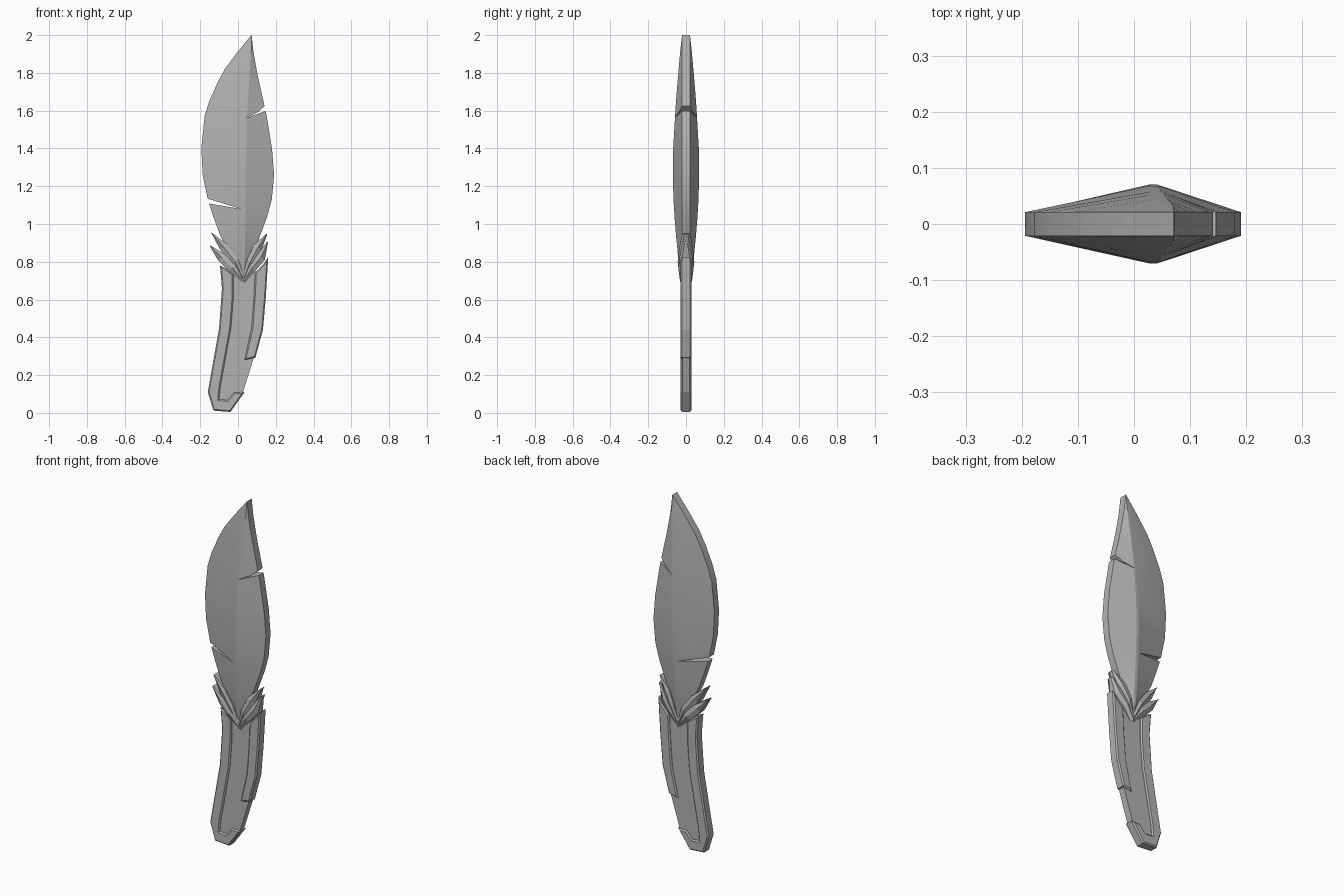
import bpy, bmesh, math

grey = bpy.data.materials.new("dark_grey")
grey.diffuse_color = (0.45, 0.45, 0.45, 1)


def finish(name, bm):
    bmesh.ops.remove_doubles(bm, verts=bm.verts, dist=0.0005)
    bmesh.ops.dissolve_degenerate(bm, edges=bm.edges, dist=0.0003)
    bmesh.ops.recalc_face_normals(bm, faces=bm.faces)
    me = bpy.data.meshes.new(name)
    bm.to_mesh(me)
    bm.free()
    me.materials.append(grey)
    ob = bpy.data.objects.new(name, me)
    bpy.context.collection.objects.link(ob)
    return ob


def loft(name, rows):
    """Closed double-sided solid: each row is a list of (x, half thickness, z)."""
    bm = bmesh.new()
    rings = []
    for row in rows:
        front = [bm.verts.new((x, -h, z)) for x, h, z in row]
        back = [bm.verts.new((x, h, z)) for x, h, z in reversed(row)]
        rings.append(front + back)
    n = len(rings[0])
    for a, b in zip(rings, rings[1:]):
        for i in range(n):
            j = (i + 1) % n
            bm.faces.new((a[i], a[j], b[j], b[i]))
    bm.faces.new(rings[0])
    bm.faces.new(rings[-1])
    return finish(name, bm)


def plate(name, pts, half, bevel=0.0):
    """Flat outline in x, z given thickness, with chamfered front and back rims."""
    bm = bmesh.new()
    f = bm.faces.new([bm.verts.new((x, -half, z)) for x, z in pts])
    ext = bmesh.ops.extrude_face_region(bm, geom=[f])
    moved = [v for v in ext["geom"] if isinstance(v, bmesh.types.BMVert)]
    bmesh.ops.translate(bm, verts=moved, vec=(0, 2 * half, 0))
    if bevel:
        bmesh.ops.recalc_face_normals(bm, faces=bm.faces)
        rims = [e for e in bm.edges if abs(e.verts[0].co.y - e.verts[1].co.y) < 1e-6]
        bmesh.ops.bevel(bm, geom=rims, offset=bevel, segments=1,
                        affect='EDGES', profile=0.5)
    return finish(name, bm)


# Blade: z, left edge, ridge, right edge, ridge half thickness
sections = [
    (2.00, 0.070, 0.071, 0.072, 0.021), (1.91, -0.003, 0.062, 0.082, 0.031),
    (1.82, -0.070, 0.057, 0.098, 0.039), (1.75, -0.108, 0.051, 0.112, 0.045),
    (1.65, -0.152, 0.045, 0.135, 0.053), (1.57, -0.177, 0.040, 0.152, 0.058),
    (1.40, -0.194, 0.036, 0.180, 0.068), (1.26, -0.187, 0.034, 0.191, 0.070),
    (1.13, -0.160, 0.033, 0.179, 0.066), (1.04, -0.131, 0.032, 0.155, 0.061),
    (0.94, -0.095, 0.030, 0.118, 0.053), (0.83, -0.035, 0.028, 0.075, 0.042),
    (0.72, 0.022, 0.027, 0.032, 0.030)]
rows = []
for z, l, c, r, h in sections:
    w = min(0.008, (r - l) / 6)
    rows.append([(l, 0.021, z), (c - w, h, z), (c + w, h, z), (r, 0.021, z)])
blade = loft("blade", rows)

# Notches cut into both blade edges
notches = {"right_notch": [(0.038, 1.56), (0.105, 1.592), (0.142, 1.625), (0.22, 1.69),
                           (0.22, 1.622), (0.145, 1.598)],
           "left_notch": [(0.015, 1.08), (-0.16, 1.134), (-0.25, 1.162),
                          (-0.25, 1.126), (-0.15, 1.108)]}
for name, pts in notches.items():
    cutter = plate(name, pts, 0.2)
    cutter.hide_render = True
    cutter.hide_viewport = True
    cutter.display_type = 'WIRE'
    mod = blade.modifiers.new(name, 'BOOLEAN')
    mod.operation = 'DIFFERENCE'
    mod.solver = 'EXACT'
    mod.object = cutter

# Guard leaves: pairs of ridged fronds fanning out of the blade base
fronds = {
    "upper_left_leaf": [(-0.14, 0.955), (-0.14, 0.95), (-0.055, 0.89), (-0.095, 0.865),
                        (0.0, 0.815), (-0.03, 0.785), (0.03, 0.725), (0.02, 0.70)],
    "lower_left_leaf": [(-0.148, 0.888), (-0.148, 0.882), (-0.07, 0.84), (-0.105, 0.806),
                        (-0.01, 0.785), (-0.05, 0.752), (0.03, 0.71), (0.02, 0.69)],
    "upper_right_leaf": [(0.152, 0.95), (0.154, 0.945), (0.085, 0.89), (0.125, 0.86),
                         (0.05, 0.815), (0.08, 0.785), (0.025, 0.725), (0.035, 0.70)],
    "lower_right_leaf": [(0.157, 0.91), (0.158, 0.90), (0.105, 0.845), (0.142, 0.81),
                         (0.06, 0.785), (0.09, 0.75), (0.025, 0.71), (0.035, 0.685)]}
ridge = (0.021, 0.036, 0.044, 0.034)
for name, p in fronds.items():
    rows = []
    for i, h in enumerate(ridge):
        (ux, uz), (lx, lz) = p[2 * i], p[2 * i + 1]
        if "lower" in name:
            h *= 0.93
        rows.append([(ux, h - 0.004, uz), ((ux + lx) / 2, h, (uz + lz) / 2),
                     (lx, h - 0.012, lz)])
    loft(name, rows)

# Handle core between the two grips
plate("handle_core", [(-0.075, 0.77), (-0.072, 0.66), (-0.088, 0.45), (-0.145, 0.11),
                      (-0.12, 0.02), (-0.045, 0.015), (0.025, 0.105), (0.08, 0.28),
                      (0.12, 0.45), (0.135, 0.62), (0.14, 0.77), (0.03, 0.72)], 0.019)

# Long grip that runs down the left side and hooks round the pommel
plate("left_grip", [(-0.095, 0.78), (-0.085, 0.66), (-0.10, 0.45), (-0.16, 0.11),
                    (-0.13, 0.012), (-0.04, 0.005), (0.035, 0.11), (-0.022, 0.108),
                    (-0.055, 0.068), (-0.10, 0.072), (-0.093, 0.14), (-0.037, 0.45),
                    (-0.025, 0.60), (-0.025, 0.735), (-0.07, 0.768)], 0.028, 0.007)

# Short grip on the right side
plate("right_grip", [(0.16, 0.825), (0.147, 0.61), (0.132, 0.44), (0.092, 0.292),
                     (0.034, 0.28), (0.072, 0.45), (0.084, 0.61), (0.09, 0.74),
                     (0.135, 0.79)], 0.028, 0.007)

# Soft shading along the blade, crisp ridge and edges
bpy.context.view_layer.objects.active = blade
blade.select_set(True)
bpy.ops.object.shade_smooth_by_angle(angle=math.radians(12))
